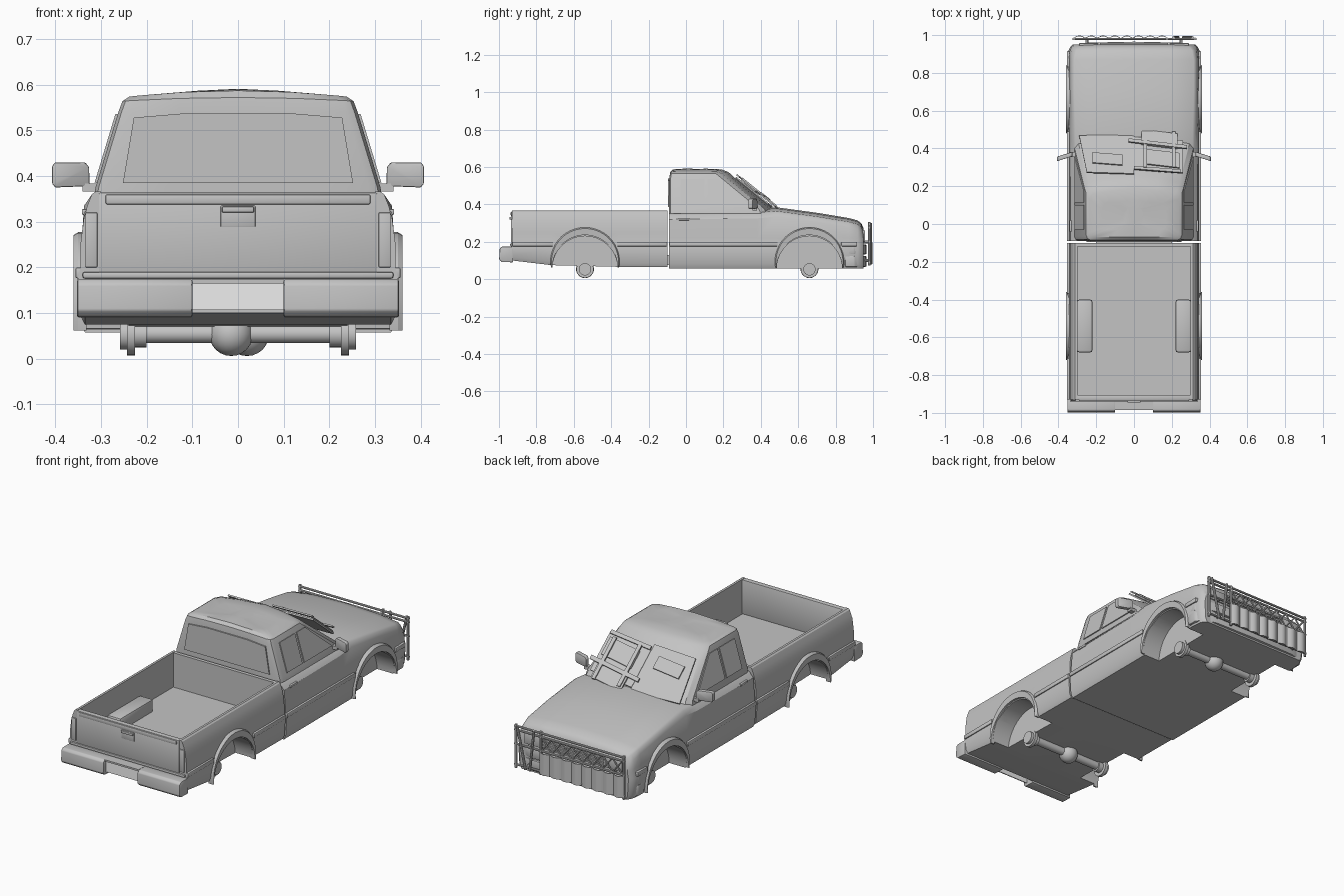
import bpy, bmesh, math
from mathutils import Vector, Matrix

cube = bpy.data.objects.get("Cube")
if cube:
    bpy.data.objects.remove(cube, do_unlink=True)


def material(name, v):
    m = bpy.data.materials.new(name)
    m.use_nodes = True
    m.diffuse_color = (v, v, v, 1)
    m.node_tree.nodes["Principled BSDF"].inputs["Base Color"].default_value = (v, v, v, 1)
    return m


GREY = material("body grey", 0.55)
WHITE = material("plate white", 0.85)


def finish(name, bm, mat=GREY, mirror=False, bevel=0.0, cutter=None):
    bmesh.ops.recalc_face_normals(bm, faces=bm.faces)
    mesh = bpy.data.meshes.new(name)
    bm.to_mesh(mesh)
    bm.free()
    mesh.materials.append(mat)
    ob = bpy.data.objects.new(name, mesh)
    bpy.context.collection.objects.link(ob)
    bpy.ops.object.select_all(action='DESELECT')
    ob.select_set(True)
    bpy.context.view_layer.objects.active = ob
    if bevel:
        b = ob.modifiers.new("bevel", 'BEVEL')
        b.width, b.segments = bevel, 2
        bpy.ops.object.modifier_apply(modifier="bevel")
    if cutter:
        c = ob.modifiers.new("cut", 'BOOLEAN')
        c.object, c.operation, c.solver = cutter, 'DIFFERENCE', 'EXACT'
        bpy.ops.object.modifier_apply(modifier="cut")
    bpy.ops.object.shade_smooth_by_angle(angle=math.radians(30))
    if mirror:
        ob.modifiers.new("mirror", 'MIRROR')
    return ob


def loft(name, rings, **kw):
    bm = bmesh.new()
    rows = [[bm.verts.new(p) for p in r] for r in rings]
    n = len(rows[0])
    for a, b in zip(rows, rows[1:]):
        for i in range(n):
            j = (i + 1) % n
            bm.faces.new((a[i], a[j], b[j], b[i]))
    bm.faces.new(rows[0])
    bm.faces.new(rows[-1])
    return finish(name, bm, **kw)


def box(name, x, y, z, **kw):
    corners = [(x[0], y[0]), (x[1], y[0]), (x[1], y[1]), (x[0], y[1])]
    return loft(name, [[(a, b, h) for a, b in corners] for h in z], **kw)


def panel(name, pts, t=0.004, **kw):
    """Thin flat plate through a planar outline."""
    pts = [Vector(p) for p in pts]
    n = (pts[1] - pts[0]).cross(pts[2] - pts[0]).normalized() * t
    return loft(name, [[p - n for p in pts], [p + n for p in pts]], **kw)


def bars(name, segs, sides=8, **kw):
    """Round bars given as (start, end, radius)."""
    bm = bmesh.new()
    for p, q, r in segs:
        p, q = Vector(p), Vector(q)
        d = q - p
        m = Matrix.Translation((p + q) / 2) @ d.to_track_quat('Z', 'Y').to_matrix().to_4x4()
        bmesh.ops.create_cone(bm, cap_ends=True, segments=sides, radius1=r, radius2=r,
                              depth=d.length, matrix=m)
    return finish(name, bm, **kw)


def both_sides(half):
    return half + [(-x, *rest) for x, *rest in reversed(half[1:-1])]


AXLES = {"rear": -0.54, "front": 0.66}

# Wheel arch cutter
cutter = bars("arch_cutter", [((s * 0.24, y, 0.055), (s * 0.45, y, 0.055), 0.175)
                              for y in AXLES.values() for s in (-1, 1)], sides=40)
cutter.hide_render = True
cutter.hide_set(True)

# Cargo bed
rings = []
for y, zb in ((-0.93, 0.10), (-0.72, 0.075), (-0.36, 0.066), (-0.10, 0.064)):
    half = [(0, zb), (0.335, zb), (0.345, zb + 0.02), (0.352, 0.17), (0.345, 0.2), (0.345, 0.25),
            (0.338, 0.305), (0.33, 0.335), (0.32, 0.36), (0.312, 0.366), (0.30, 0.366),
            (0.30, 0.18), (0, 0.18)]
    rings.append([(x, y, z) for x, z in both_sides(half)])
loft("cargo_bed", rings, cutter=cutter)
box("bed_front_wall", (-0.305, 0.305), (-0.12, -0.101), (0.1, 0.364))
box("tailgate", (-0.305, 0.305), (-0.933, -0.905), (0.18, 0.364), bevel=0.004)
box("tailgate_top_lip", (-0.29, 0.29), (-0.937, -0.925), (0.338, 0.36), bevel=0.004)
box("tailgate_sill", (-0.34, 0.34), (-0.94, -0.92), (0.176, 0.19), bevel=0.004)
box("tailgate_handle_recess", (-0.038, 0.038), (-0.936, -0.93), (0.288, 0.335), bevel=0.002)
box("tailgate_handle", (-0.035, 0.035), (-0.945, -0.93), (0.32, 0.333), bevel=0.003)
box("tail_light", (0.308, 0.334), (-0.936, -0.92), (0.2, 0.32), mirror=True, bevel=0.002)
box("bed_wheel_box", (0.22, 0.302), (-0.68, -0.40), (0.17, 0.245), mirror=True, bevel=0.012,
    cutter=cutter)
box("chassis_link", (-0.2, 0.2), (-0.13, -0.07), (0.075, 0.13))

# Lower cab and bonnet: y, crown height, shoulder half width, width scale
rings = []
for y, zc, ht, s in ((-0.09, 0.37, 0.312, 1), (0.38, 0.375, 0.314, 1), (0.48, 0.385, 0.316, 1),
                     (0.70, 0.355, 0.322, 1), (0.87, 0.327, 0.322, 1), (0.918, 0.314, 0.318, 0.985),
                     (0.938, 0.298, 0.312, 0.96), (0.95, 0.27, 0.3, 0.92)):
    ze = zc - 0.02
    half = [(0, 0.057), (0.335, 0.057), (0.346, 0.08), (0.352, 0.17), (0.345, 0.2),
            (0.345, 0.22), (0.337, ze - 0.03), (ht + 0.006, ze - 0.008), (ht - 0.006, ze),
            (ht * 0.6, zc - 0.006), (0, zc)]
    rings.append([(x * s, y, z) for x, z in both_sides(half)])
loft("cab_body", rings, cutter=cutter)

# Greenhouse and roof: z, half width, back, side front, nose, crown
rings = []
for z, hw, yb, ys, yf, c in ((0.35, 0.316, -0.09, 0.40, 0.48, 0), (0.375, 0.312, -0.09, 0.39, 0.465, 0),
                             (0.54, 0.262, -0.089, 0.19, 0.262, 0), (0.564, 0.253, -0.085, 0.16, 0.228, 0.008),
                             (0.574, 0.238, -0.07, 0.13, 0.19, 0.013), (0.578, 0.17, -0.03, 0.08, 0.13, 0.012),
                             (0.585, 0.06, 0, 0.05, 0.1, 0.006)):
    half = [(0, yb), (hw * 0.5, yb), (hw - 0.025, yb), (hw - 0.007, yb + 0.007), (hw, yb + 0.025),
            (hw, ys), (hw - 0.02, ys + 0.03), (hw * 0.5, yf - 0.015), (0, yf)]
    rings.append([(x, y, z + c * (1 - (x / hw) ** 2)) for x, y in both_sides(half)])
loft("cab_roof", rings)

# Windows
panel("rear_window", [(-0.252, -0.092, 0.385), (0.252, -0.092, 0.385), (0.228, -0.092, 0.528),
                      (0.12, -0.092, 0.537), (-0.12, -0.092, 0.537), (-0.228, -0.092, 0.528)])


def side_point(y, z):
    return (0.313 - 0.05 * (z - 0.375) / 0.165, y, z)


for name, low, high in (("rear_side_window", (-0.03, 0.10), (-0.03, 0.10)),
                        ("front_side_window", (0.115, 0.35), (0.115, 0.185))):
    panel(name, [side_point(low[0], 0.385), side_point(low[1], 0.385),
                 side_point(high[1], 0.535), side_point(high[0], 0.535)], mirror=True)

# Patched windscreen: points are x, distance down the glass, height above it


def on_glass(u, v, h):
    return (u, 0.262 + 0.776 * v + 0.631 * h, 0.54 - 0.631 * v + 0.776 * h)


def patch(name, u, v, h, tilt=0.0):
    corners = [(u[0], v[0]), (u[1], v[0]), (u[1], v[1]), (u[0], v[1])]
    panel(name, [on_glass(a, b - tilt * (a - u[0]), h) for a, b in corners], 0.004)


panel("windscreen_plate", [on_glass(-0.25, 0.01, 0.004), on_glass(0, 0.0, 0.004),
                           on_glass(0, 0.27, 0.004), on_glass(-0.29, 0.26, 0.004)])
patch("view_slot", (-0.22, -0.06), (0.07, 0.14), 0.011, 0.1)
patch("armour_base", (0.0, 0.26), (0.03, 0.25), 0.006, 0.1)
patch("armour_upper", (0.05, 0.24), (0.06, 0.16), 0.016, 0.15)
patch("armour_lower", (0.04, 0.23), (0.19, 0.29), 0.018, 0.15)
patch("armour_cross_bar", (-0.03, 0.28), (0.2, 0.222), 0.027, 0.15)
patch("armour_top_bar", (0.0, 0.25), (0.02, 0.04), 0.02, 0.1)
for u in (0.05, 0.2):
    patch("armour_upright", (u, u + 0.02), (0.03, 0.27), 0.024)

# Mirrors and door handles
loft("side_mirror", [[(x, y + d, z) for x, y, z in
                      ((0.325, 0.37, 0.378), (0.4, 0.347, 0.375), (0.407, 0.345, 0.383),
                       (0.407, 0.345, 0.422), (0.4, 0.347, 0.43), (0.335, 0.367, 0.43),
                       (0.326, 0.37, 0.42))] for d in (-0.012, 0.012)], mirror=True, bevel=0.003)
box("mirror_arm", (0.295, 0.34), (0.355, 0.38), (0.366, 0.384), mirror=True)
box("door_handle", (0.325, 0.342), (-0.04, 0.02), (0.315, 0.328), mirror=True, bevel=0.003)

# Arch flares and side mouldings
for end, cy in AXLES.items():
    rings = []
    for i in range(25):
        a = math.pi * i / 24
        out = 0.182 + 0.033 * math.sin(a)
        prof = [(0.174, 0.332), (0.174, 0.357), (out - 0.006, 0.36), (out, 0.35), (out, 0.332)]
        rings.append([(x, cy + r * math.cos(a), 0.062 + r * math.sin(a)) for r, x in prof])
    loft(end + "_arch_flare", rings, mirror=True)
for a, b in ((-0.93, -0.71), (-0.37, -0.10), (-0.09, 0.49), (0.83, 0.915)):
    box("side_moulding", (0.335, 0.356), (a, b), (0.176, 0.2), mirror=True, bevel=0.004)

# Rear bumper with number plate
loft("rear_bumper", [[(x, y, z) for y, z in ((-0.925, 0.09), (-0.985, 0.092), (-0.999, 0.106),
                                             (-0.996, 0.163), (-0.985, 0.174), (-0.925, 0.174))]
                     for x in (0.1, 0.352)], mirror=True, bevel=0.004)
panel("number_plate", [(-0.1, -0.975, 0.107), (0.1, -0.975, 0.107),
                       (0.1, -0.97, 0.165), (-0.1, -0.97, 0.165)], 0.003, mat=WHITE)
box("bumper_step", (-0.101, 0.101), (-0.985, -0.925), (0.165, 0.174))

# Nose: bumper, grille and lamps
outline = both_sides([(0, 0.965), (0.25, 0.96), (0.325, 0.94), (0.35, 0.9), (0.35, 0.85), (0, 0.85)])
for name, z0, z1 in (("front_bumper_lower", 0.066, 0.125), ("front_bumper_upper", 0.133, 0.185)):
    loft(name, [[(x, y, z) for x, y in outline] for z in (z0, z1)], bevel=0.006)
box("head_lamp", (0.19, 0.29), (0.94, 0.957), (0.2, 0.26), mirror=True, bevel=0.003)
for i in range(4):
    box("grille_slat", (-0.18, 0.18), (0.94, 0.957), (0.2 + i * 0.017, 0.208 + i * 0.017))

# Axles with hubs and differentials
for end, y in AXLES.items():
    off = -0.015 if end == "rear" else 0.02
    segs = [((-0.24, y, 0.055), (0.24, y, 0.055), 0.021)]
    for s in (-1, 1):
        segs += [((s * a, y, 0.053), (s * b, y, 0.053), r) for a, b, r in
                 ((0.2, 0.227, 0.028), (0.226, 0.243, 0.046), (0.24, 0.258, 0.033))]
    bars(end + "_axle", segs, sides=24)
    bm = bmesh.new()
    bmesh.ops.create_uvsphere(bm, u_segments=20, v_segments=12, radius=0.048,
                              matrix=Matrix.Translation((off, y, 0.054)))
    finish(end + "_differential", bm)

# Front guard frame, lattice and corrugated shield
Y = 0.98
segs = [((-0.325, Y, z), (0.33, Y, z), 0.006) for z in (0.295, 0.275, 0.2, 0.09)]
segs += [((x, Y, 0.072), (x, Y, 0.305), 0.007) for x in (-0.318, 0.175, 0.322)]
segs += [((0.31, Y + 0.008, 0.3), (0.26, Y + 0.008, 0.08), 0.007),
         ((0.21, Y + 0.008, 0.3), (0.235, Y + 0.008, 0.08), 0.007)]
step = 0.06
for i in range(8):
    x = -0.31 + i * step
    segs += [((x, Y, 0.2), (x + step, Y, 0.275), 0.004), ((x, Y, 0.275), (x + step, Y, 0.2), 0.004)]
segs += [((x, 0.92, z), (x, Y, z), 0.008) for x in (-0.25, 0.25) for z in (0.1, 0.2)]
bars("front_guard", segs)
front = [(-0.32 + i * 0.01, 0.984 + 0.014 * abs(math.sin(i * math.pi / 6.25))) for i in range(51)]
sheet = front + [(x, y - 0.004) for x, y in reversed(front)]
loft("corrugated_shield", [[(x, y, z) for x, y in sheet] for z in (0.08, 0.195)])
